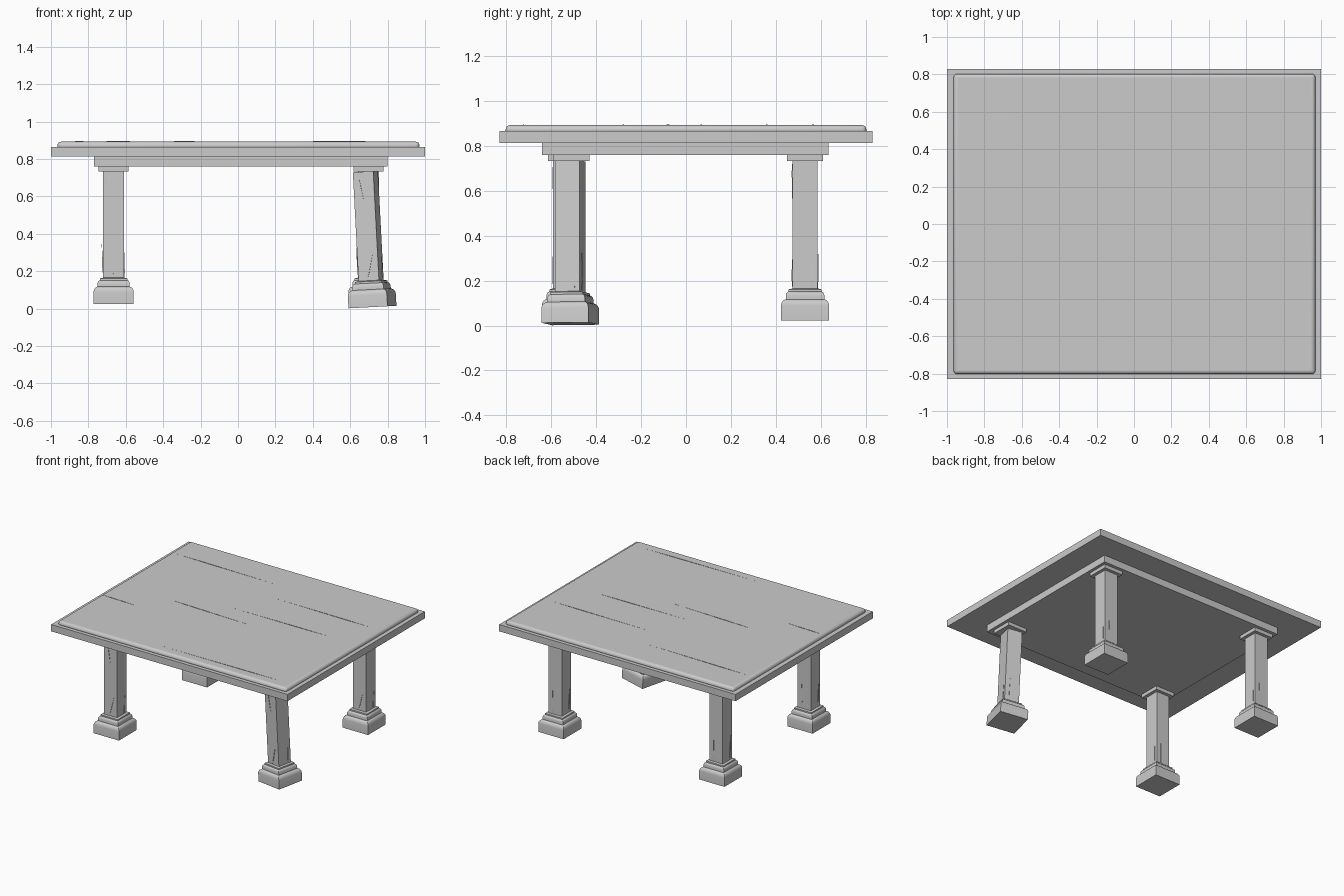
import bpy, bmesh
from math import radians
from mathutils import Matrix, Vector

if "Cube" in bpy.data.objects:
    bpy.data.objects.remove(bpy.data.objects["Cube"])


def finish(name, bm, bevel=0.0, smooth=False):
    bmesh.ops.recalc_face_normals(bm, faces=bm.faces)
    mesh = bpy.data.meshes.new(name)
    bm.to_mesh(mesh)
    bm.free()
    obj = bpy.data.objects.new(name, mesh)
    bpy.context.collection.objects.link(obj)
    if bevel:
        mod = obj.modifiers.new("Bevel", 'BEVEL')
        mod.width = bevel
        mod.segments = 4
    if smooth:
        bpy.ops.object.select_all(action='DESELECT')
        obj.select_set(True)
        bpy.context.view_layer.objects.active = obj
        bpy.ops.object.shade_smooth_by_angle(angle=radians(35))
    return obj


def box(name, x0, x1, y0, y1, z0, z1, bevel=0.0):
    bm = bmesh.new()
    bmesh.ops.create_cube(bm, size=1.0)
    for v in bm.verts:
        v.co = ((x0 + x1) / 2 + v.co.x * (x1 - x0),
                (y0 + y1) / 2 + v.co.y * (y1 - y0),
                (z0 + z1) / 2 + v.co.z * (z1 - z0))
    return finish(name, bm, bevel, bevel > 0)


def square_stack(name, profile):
    """Square cross-section swept up a (half width, height) profile."""
    bm = bmesh.new()
    rings = [[bm.verts.new((sx * h, sy * h, z)) for sx, sy in
              ((-1, -1), (1, -1), (1, 1), (-1, 1))] for h, z in profile]
    for a, b in zip(rings, rings[1:]):
        for i in range(4):
            j = (i + 1) % 4
            bm.faces.new((a[i], a[j], b[j], b[i]))
    bm.faces.new(rings[0][::-1])
    bm.faces.new(rings[-1])
    return finish(name, bm, 0, True)


def splinter(name, start, end, width):
    """Thin four-sided sliver tapering to a point at both ends."""
    a, b = Vector(start), Vector(end)
    bm = bmesh.new()
    d = b - a
    side = d.orthogonal().normalized() * width
    up = d.cross(side).normalized() * width
    m = a + d * 0.3
    ring = [bm.verts.new(m + o) for o in (side, up, -side, -up)]
    tips = bm.verts.new(a), bm.verts.new(b)
    for i in range(4):
        for t in tips:
            bm.faces.new((ring[i], ring[(i + 1) % 4], t))
    return finish(name, bm)


# Table top, raised panel and solid apron
box("tabletop_slab", -1, 1, -0.83, 0.83, 0.813, 0.865)
box("tabletop_panel", -0.965, 0.97, -0.803, 0.803, 0.85, 0.892, 0.02)
box("apron", -0.77, 0.80, -0.64, 0.635, 0.76, 0.815)

# Legs: cap, square shaft and stepped foot
FOOT = [(0.107, 0), (0.107, 0.066), (0.105, 0.077), (0.099, 0.087),
        (0.09, 0.093), (0.086, 0.094), (0.086, 0.112), (0.083, 0.121),
        (0.077, 0.127), (0.073, 0.128), (0.073, 0.138), (0.056, 0.142)]
SHAFT = [(0.056, 0.14), (0.056, 0.725)]
LEGS = {"front_left": (-0.665, -0.535), "front_right": (0.697, -0.51),
        "back_left": (-0.665, 0.53), "back_right": (0.697, 0.53)}
for where, (x, y) in LEGS.items():
    box(where + "_leg_cap", x - 0.08, x + 0.08, y - 0.08, y + 0.08, 0.733, 0.765)
    if where == "front_right":
        # The loose leg hangs lower, swung outward and twisted
        place = (Matrix.Translation((0.719, -0.515, 0.008))
                 @ Matrix.Rotation(radians(-3), 4, 'Y')
                 @ Matrix.Rotation(radians(-13), 4, 'Z'))
    else:
        place = Matrix.Translation((x, y, 0.023))
    parts = [square_stack(where + "_leg_foot", FOOT),
             square_stack(where + "_leg_shaft", SHAFT)]
    # Splinters along the shaft faces
    for i, (a, b) in enumerate([
            ((-0.055, -0.03, 0.14), (-0.064, -0.03, 0.33)),
            ((-0.01, -0.056, 0.14), (0.03, -0.058, 0.29)),
            ((0.056, 0.03, 0.13), (0.057, 0.035, 0.28)),
            ((-0.03, -0.056, 0.71), (0.0, -0.057, 0.54)),
            ((0.02, 0.056, 0.13), (0.02, 0.058, 0.34))]):
        parts.append(splinter(f"{where}_leg_splinter_{i}", a, b, 0.005))
    for p in parts:
        p.matrix_world = place

# Long cracks in the table top
for i, (x0, y0, x1, y1) in enumerate([
        (-0.93, 0.57, -0.05, 0.555), (0.9, 0.355, 0.05, 0.365),
        (0.73, 0.068, -0.09, 0.066), (-0.54, -0.07, 0.23, -0.097),
        (-0.95, -0.275, -0.64, -0.287), (0.87, -0.722, -0.14, -0.727)]):
    splinter(f"tabletop_crack_{i}", (x0, y0, 0.892), (x1, y1, 0.892), 0.004)
